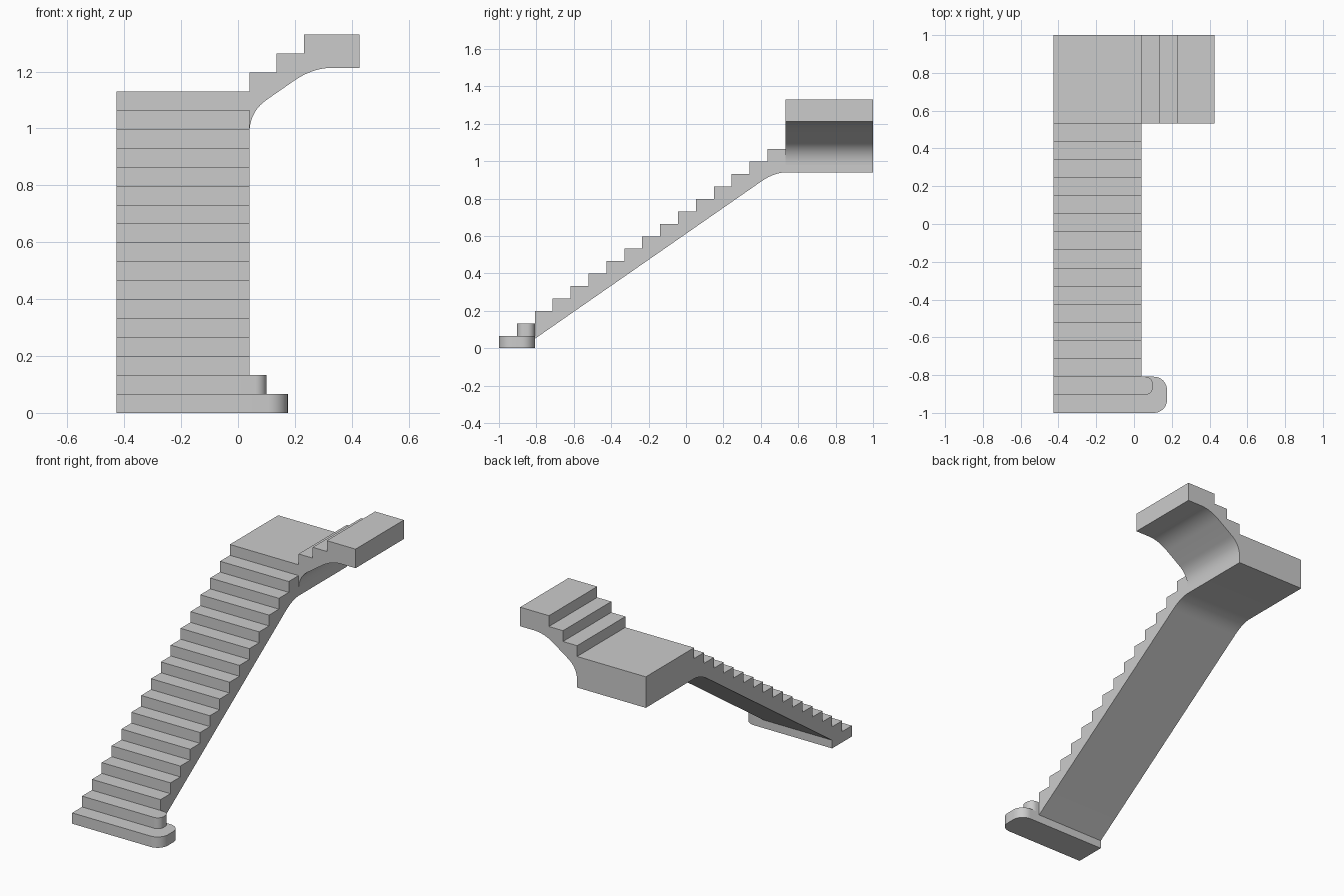
import bpy, bmesh, math
from mathutils import Vector

if "Cube" in bpy.data.objects:
    bpy.data.objects.remove(bpy.data.objects["Cube"])

RISE, RUN = 1.33 / 20, 0.0957
LEFT, WALL, RIGHT = -0.427, 0.04, 0.427
SLOPE = RISE / RUN


def prism(name, profile, sweep):
    """Closed 3D profile swept along a vector, smooth on the curved sides."""
    bm = bmesh.new()
    face = bm.faces.new([bm.verts.new(p) for p in profile])
    new = bmesh.ops.extrude_face_region(bm, geom=[face])["geom"]
    bmesh.ops.translate(bm, vec=Vector(sweep),
                        verts=[v for v in new if isinstance(v, bmesh.types.BMVert)])
    if face.is_valid and all(len(e.link_faces) == 1 for e in face.edges):
        bm.faces.remove(face)
    open_edges = [e for e in bm.edges if e.is_boundary]
    if open_edges:
        bmesh.ops.holes_fill(bm, edges=open_edges, sides=0)
    bmesh.ops.recalc_face_normals(bm, faces=bm.faces[:])
    mesh = bpy.data.meshes.new(name)
    bm.to_mesh(mesh)
    bm.free()
    obj = bpy.data.objects.new(name, mesh)
    bpy.context.collection.objects.link(obj)
    bpy.ops.object.select_all(action='DESELECT')
    bpy.context.view_layer.objects.active = obj
    obj.select_set(True)
    bpy.ops.object.shade_smooth_by_angle(angle=math.radians(30))
    return obj


def bend(a, c, b, n=10):
    """Quadratic curve from a to b with control point c."""
    pts = []
    for i in range(n + 1):
        t = i / n
        pts.append(tuple((1 - t) ** 2 * p + 2 * t * (1 - t) * q + t * t * r
                         for p, q, r in zip(a, c, b)))
    return pts


def steps(start, first, count):
    """Saw-tooth outline; each step is a riser followed by the next tread."""
    pts = []
    for i in range(count):
        u, z = start + i * RUN, (first + i) * RISE
        pts += [(u, z), (u, z + RISE)]
    return pts


# Two starting steps with rounded ends
def starting_step(name, front, end, radius, z):
    back = -1 + 2 * RUN
    outline = [(LEFT, back), (LEFT, front)]
    for cy, a0 in ((front + radius, -90), (back - radius, 0)):
        for i in range(11):
            a = math.radians(a0 + 9 * i)
            outline.append((end - radius + radius * math.cos(a), cy + radius * math.sin(a)))
    prism(name, [(x, y, z) for x, y in outline], (0, 0, RISE))


starting_step("starting_step_lower", -1, 0.175, 0.07, 0)
starting_step("starting_step_upper", -1 + RUN, 0.10, 0.04, RISE)

# Main flight with sloped soffit, running into the landing
y0, z0, under = -1 + 2 * RUN, 0.05, 0.94
knee = y0 + (under - z0) / SLOPE
side = [(y0, z0)] + steps(y0, 2, 15)[1:] + [(1, 17 * RISE), (1, under)]
side += bend((knee + 0.065, under), (knee, under), (knee - 0.07, under - 0.07 * SLOPE))
prism("main_flight_and_landing", [(LEFT, y, z) for y, z in side], (WALL - LEFT, 0, 0))

# Upper flight turning right, with curved soffit
soffit = 1.213
knee = 0.10 + (soffit - 1.10) / SLOPE
front = steps(WALL, 17, 3)[1:] + [(RIGHT, 20 * RISE), (RIGHT, soffit)]
front += bend((knee + 0.07, soffit), (knee, soffit), (knee - 0.065, soffit - 0.065 * SLOPE))
front += bend((0.10, 1.10), (WALL, 1.10 - 0.06 * SLOPE), (WALL, 0.98))
y_start = -1 + 16 * RUN
prism("upper_flight", [(x, y_start, z) for x, z in front], (0, 1 - y_start, 0))
